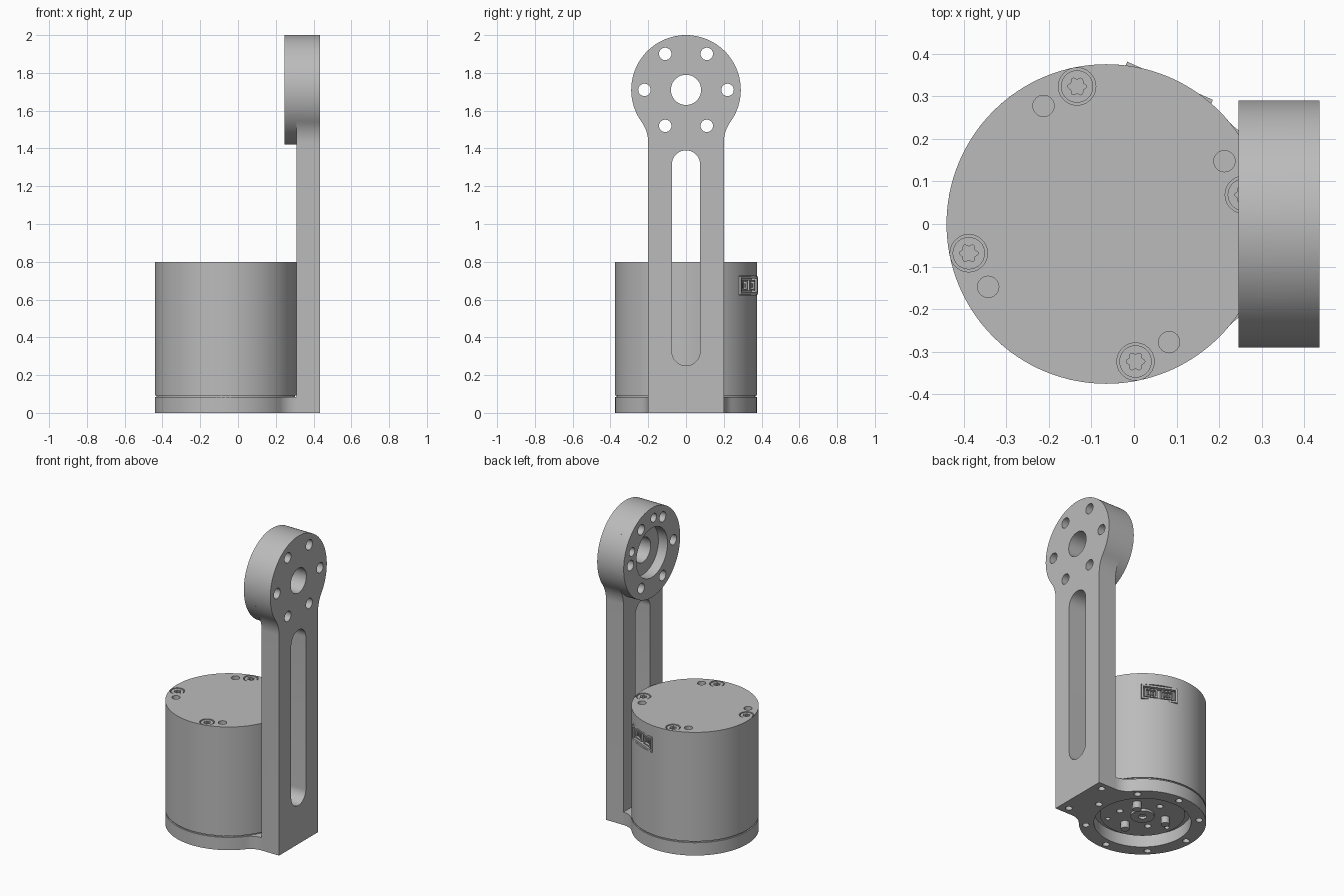
import bpy, bmesh, math
from mathutils import Matrix

old = bpy.data.objects.get("Cube")
if old:
    bpy.data.objects.remove(old, do_unlink=True)

grey = bpy.data.materials.new("plain grey")
grey.use_nodes = True
grey.diffuse_color = (0.5, 0.5, 0.5, 1)
grey.node_tree.nodes["Principled BSDF"].inputs["Base Color"].default_value = (0.5, 0.5, 0.5, 1)

MX = -0.065      # motor axis x
R = 0.375        # motor radius
HZ = 1.71        # arm head centre height


def prism(name, pts, axis, lo, hi, matrix=None):
    """Extrude a 2D outline along x (outline in y,z) or z (outline in x,y)."""
    bm = bmesh.new()
    place = (lambda a, b, t: (t, a, b)) if axis == "X" else (lambda a, b, t: (a, b, t))
    low = [bm.verts.new(place(a, b, lo)) for a, b in pts]
    high = [bm.verts.new(place(a, b, hi)) for a, b in pts]
    bm.faces.new(low)
    bm.faces.new(high)
    n = len(pts)
    for i in range(n):
        j = (i + 1) % n
        bm.faces.new((low[i], low[j], high[j], high[i]))
    bmesh.ops.recalc_face_normals(bm, faces=bm.faces)
    mesh = bpy.data.meshes.new(name)
    bm.to_mesh(mesh)
    bm.free()
    if matrix:
        mesh.transform(matrix)
    mesh.materials.append(grey)
    ob = bpy.data.objects.new(name, mesh)
    bpy.context.collection.objects.link(ob)
    return ob


def arc(cx, cy, r, a0, a1, n):
    return [(cx + r * math.cos(a0 + (a1 - a0) * i / n),
             cy + r * math.sin(a0 + (a1 - a0) * i / n)) for i in range(n + 1)]


def circle(cx, cy, r, n=24):
    return arc(cx, cy, r, 0, math.tau, n)[:-1]


def polar(cx, cy, r, deg):
    a = math.radians(deg)
    return cx + r * math.cos(a), cy + r * math.sin(a)


def rect(w, h, cy=0, cz=0):
    return [(cy - w, cz - h), (cy + w, cz - h), (cy + w, cz + h), (cy - w, cz + h)]


def paddle(radius, half, fillet, length):
    """Round head blending through fillets into a straight stem along +u."""
    h = math.sqrt((radius + fillet) ** 2 - (half + fillet) ** 2)
    t = math.atan2(half + fillet, h)
    side = [(length, half)] + arc(h, half + fillet, fillet, -math.pi / 2, t - math.pi, 10)
    head = arc(0, 0, radius, t, math.tau - t, 80)[1:-1]
    return side + head + [(u, -v) for u, v in reversed(side)]


def combine(target, others, operation):
    for other in others:
        mod = target.modifiers.new("bool", "BOOLEAN")
        mod.operation = operation
        mod.solver = "EXACT"
        mod.object = other
        bpy.context.view_layer.objects.active = target
        bpy.ops.object.modifier_apply(modifier=mod.name)
        bpy.data.objects.remove(other, do_unlink=True)


# Bracket: base plate, upright arm and round boss in one piece
bracket = prism("bracket", [(MX + u, v) for u, v in paddle(R, 0.2, 0.115, 0.5)], "Z", 0, 0.083)
arm = prism("arm", [(v, HZ - u) for u, v in paddle(0.29, 0.2, 0.19, HZ)], "X", 0.31, 0.435)
boss = prism("boss", circle(0, HZ, 0.29, 96), "X", 0.245, 0.32)
combine(bracket, [arm, boss], "UNION")

# Arm slot, stepped bore and bolt holes in the head
slot = arc(0, 1.315, 0.075, 0, math.pi, 20) + arc(0, 0.325, 0.075, math.pi, math.tau, 20)
cuts = [prism("slot_cut", slot, "X", 0.28, 0.5),
        prism("bore_cut", circle(0, HZ, 0.08, 48), "X", 0.2, 0.5),
        prism("counterbore_cut", circle(0, HZ, 0.16, 48), "X", 0.2, 0.31)]
for k in range(6):
    cuts.append(prism("bolt_cut", circle(*polar(0, HZ, 0.22, 60 * k), 0.033), "X", 0.2, 0.5))
for deg in (22, 95):
    cuts.append(prism("dowel_cut", circle(*polar(0, HZ, 0.22, deg), 0.028), "X", 0.2, 0.29))

# Base opening and plate holes
cuts.append(prism("opening_cut", circle(MX, 0, 0.286, 72), "Z", -0.1, 0.2))
for k in range(8):
    cuts.append(prism("plate_cut", circle(*polar(MX, 0, 0.335, 45 * k), 0.021, 16), "Z", -0.1, 0.06))
for y in (-0.15, 0.15):
    cuts.append(prism("corner_cut", circle(0.375, y, 0.021, 16), "Z", -0.1, 0.06))
combine(bracket, cuts, "DIFFERENCE")

# Motor housing with screw recesses, dowel holes and connector pocket
motor = prism("motor_housing", circle(MX, 0, R, 128), "Z", 0.092, 0.8)
port = Matrix.Translation((MX, 0, 0)) @ Matrix.Rotation(math.radians(66), 4, "Z")
PZ = 0.675
cuts = [prism("port_cut", rect(0.112, 0.05, 0, PZ), "X", 0.325, 0.5, port)]
for k in range(4):
    cuts.append(prism("screw_cut", circle(*polar(MX, 0, 0.33, 12 + 90 * k), 0.044), "Z", 0.77, 0.9))
    cuts.append(prism("dowel_cut", circle(*polar(MX, 0, 0.314, 28 + 90 * k), 0.025), "Z", 0.77, 0.9))
combine(motor, cuts, "DIFFERENCE")
smooth = [bracket, motor]

# Recessed seam between the housing and the plate
smooth.append(prism("seam_ring", circle(MX, 0, R - 0.008, 96), "Z", 0.078, 0.1))

# Screws with six-lobed sockets
for k in range(4):
    x, y = polar(MX, 0, 0.33, 12 + 90 * k)
    screw = prism("top_screw", circle(x, y, 0.038, 32), "Z", 0.765, 0.797)
    lobes = []
    for i in range(48):
        a = math.tau * i / 48
        r = 0.019 + 0.003 * math.cos(6 * a)
        lobes.append((x + r * math.cos(a), y + r * math.sin(a)))
    combine(screw, [prism("socket_cut", lobes, "Z", 0.78, 0.9)], "DIFFERENCE")
    smooth.append(screw)

# Connector: frame, inner shell and contacts
frame = prism("connector_frame", rect(0.11, 0.048, 0, PZ), "X", 0.32, 0.368, port)
combine(frame, [prism("frame_cut", rect(0.098, 0.036, 0, PZ), "X", 0.335, 0.5, port)], "DIFFERENCE")
for y in (-0.05, 0.05):
    shell = prism("connector_shell", rect(0.038, 0.028, y, PZ), "X", 0.33, 0.362, port)
    combine(shell, [prism("shell_cut", rect(0.03, 0.02, y, PZ), "X", 0.342, 0.5, port)], "DIFFERENCE")
    for dy in (-0.015, 0, 0.015):
        prism("contact", rect(0.003, 0.01, y + dy, PZ), "X", 0.335, 0.358, port)

# Output rotor inside the base opening
rotor = prism("output_rotor", circle(MX, 0, 0.25, 72), "Z", 0.055, 0.1)
cuts = []
for k in range(3):
    cuts.append(prism("rotor_cut", circle(*polar(MX, 0, 0.14, 97 + 120 * k), 0.02, 16), "Z", 0, 0.085))
    cuts.append(prism("rotor_cut", circle(*polar(MX, 0, 0.21, 67 + 120 * k), 0.015, 16), "Z", 0, 0.085))
combine(rotor, cuts, "DIFFERENCE")
smooth.append(rotor)
hub = prism("rotor_hub", circle(MX, 0, 0.07, 40), "Z", 0.04, 0.07)
combine(hub, [prism("hub_cut", circle(MX, 0, 0.025), "Z", 0, 0.06)], "DIFFERENCE")
smooth.append(hub)
for k in range(3):
    smooth.append(prism("rotor_pin", circle(*polar(MX, 0, 0.14, 37 + 120 * k), 0.026), "Z", 0.01, 0.07))

# Smooth rounds with crisp edges
bpy.ops.object.select_all(action="DESELECT")
for ob in smooth:
    ob.select_set(True)
bpy.context.view_layer.objects.active = bracket
bpy.ops.object.shade_smooth_by_angle(angle=math.radians(30))
